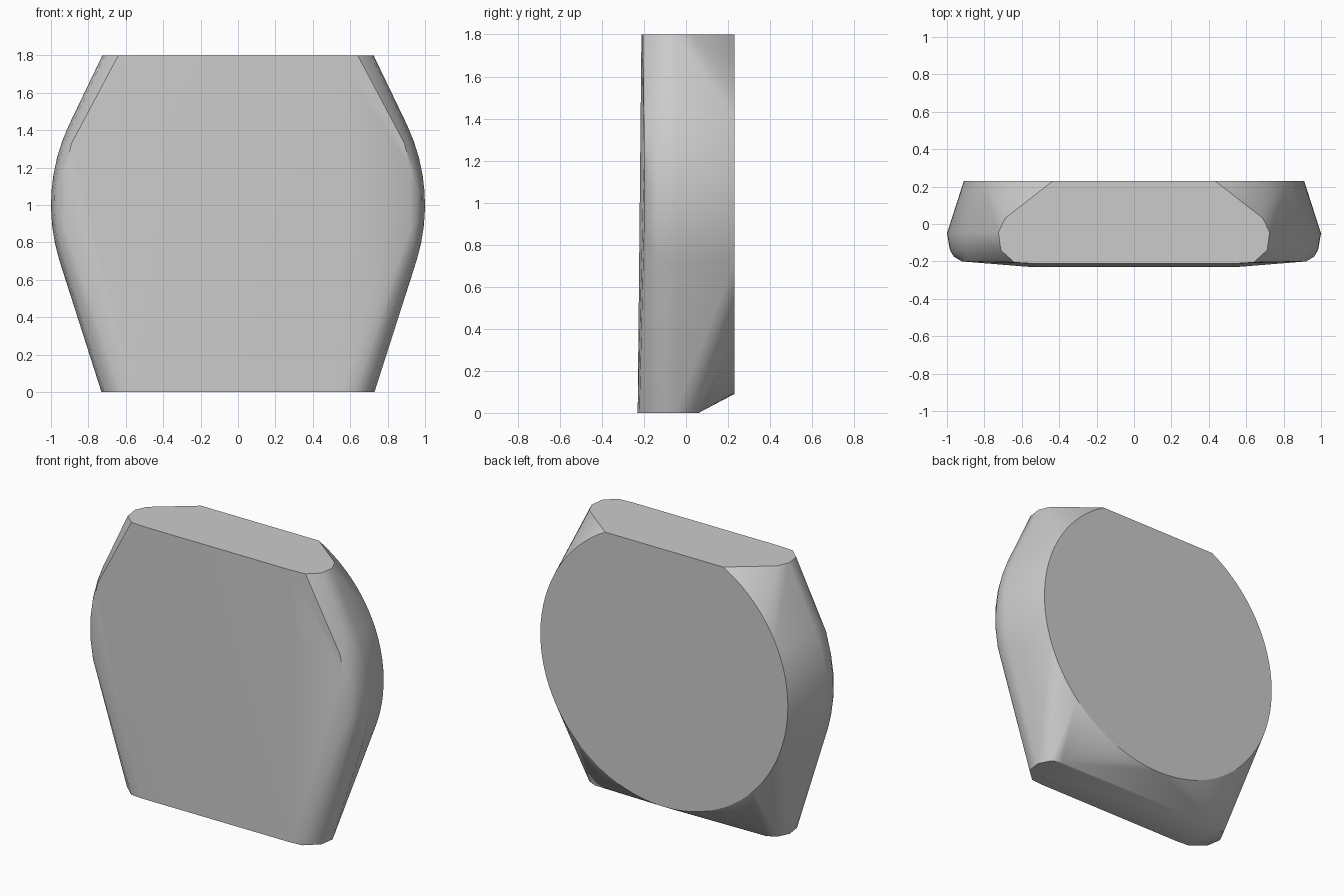
import bpy
import bmesh
import math

cube = bpy.data.objects.get("Cube")
if cube:
    bpy.data.objects.remove(cube, do_unlink=True)

TOP = 1.8


def mirrored(points):
    """Return the points together with their copies across x = 0."""
    return [(s * x, y, z) for x, y, z in points for s in (1, -1)]


def arc(radius, y, start, end, steps, centre=1.0):
    """Points along an upright arc, angles in degrees from the horizontal."""
    angles = [math.radians(start + (end - start) * i / steps) for i in range(steps + 1)]
    return [(radius * math.cos(a), y, centre + radius * math.sin(a)) for a in angles]


# Flat round back, cut off by the top
back_radius = 0.91
cut = math.degrees(math.asin((TOP - 1) / back_radius))
points = arc(back_radius, 0.23, -90, cut, 40)

# Widest band of the rim, then the rounding towards the front
points += arc(1.0, -0.05, -17, 25, 8)
points += arc(0.985, -0.14, -16, 25, 6)
points += arc(0.965, -0.175, -12, 20, 4)

# Front outline
points += [(0.92, -0.2, 0.87), (0.92, -0.2, 1.2), (0.89, -0.2, 1.33)]

# Rounded corners of the top and bottom faces
points += [(0.69, 0.03, TOP), (0.725, -0.045, TOP), (0.712, -0.14, TOP), (0.64, -0.205, TOP)]
points += [(0.63, 0.06, 0), (0.69, 0.03, 0), (0.73, -0.05, 0), (0.715, -0.145, 0), (0.63, -0.222, 0)]

# Slightly leaning flat front
points += [(0.55, -0.23, 0), (0.53, -0.212, TOP)]

# Skin everything as one closed convex body
bm = bmesh.new()
for p in mirrored(points):
    bm.verts.new(p)
bmesh.ops.remove_doubles(bm, verts=bm.verts, dist=0.0005)
hull = bmesh.ops.convex_hull(bm, input=bm.verts)
loose = [v for v in bm.verts if not v.link_faces]
bmesh.ops.delete(bm, geom=loose, context="VERTS")
bmesh.ops.dissolve_limit(bm, angle_limit=math.radians(0.5), verts=bm.verts, edges=bm.edges)
bmesh.ops.recalc_face_normals(bm, faces=bm.faces)

mesh = bpy.data.meshes.new("rounded_block")
bm.to_mesh(mesh)
bm.free()
block = bpy.data.objects.new("rounded_block", mesh)
bpy.context.collection.objects.link(block)

# Plain grey material
grey = bpy.data.materials.new("light_grey")
grey.use_nodes = True
colour = (0.6, 0.6, 0.6, 1)
grey.diffuse_color = colour
grey.node_tree.nodes["Principled BSDF"].inputs["Base Color"].default_value = colour
mesh.materials.append(grey)

# Smooth rim with crisp face borders
bpy.ops.object.select_all(action="DESELECT")
block.select_set(True)
bpy.context.view_layer.objects.active = block
bpy.ops.object.shade_smooth_by_angle(angle=math.radians(30))
